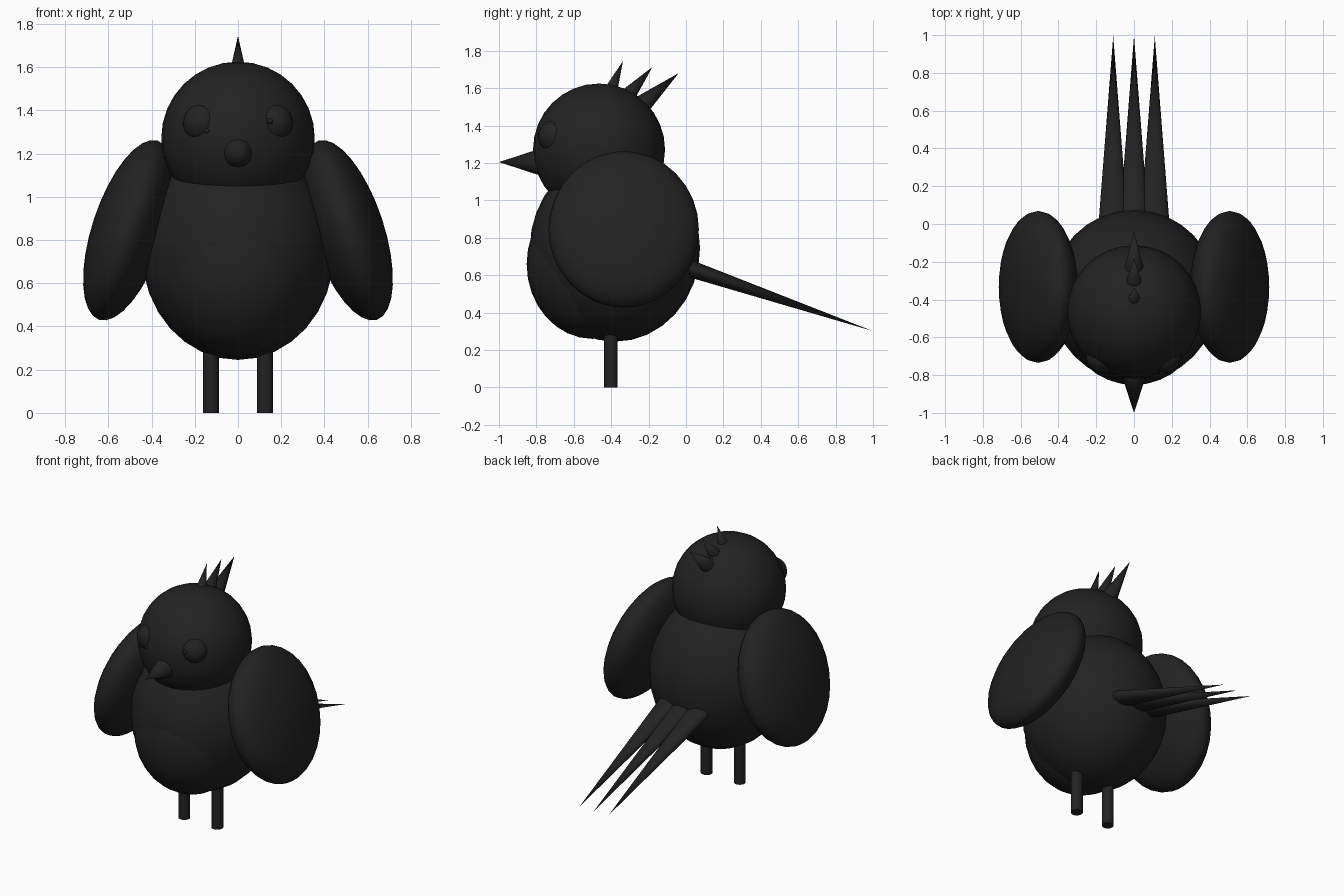
import bpy
import math
from mathutils import Vector

cube = bpy.data.objects.get("Cube")
if cube:
    bpy.data.objects.remove(cube, do_unlink=True)

# One colour for the whole bird
black = bpy.data.materials.new("soft black")
black.use_nodes = True
black.diffuse_color = (0.016, 0.016, 0.016, 1)
black.node_tree.nodes["Principled BSDF"].inputs["Base Color"].default_value = (0.016, 0.016, 0.016, 1)


def finish(name):
    obj = bpy.context.object
    obj.name = name
    obj.data.materials.append(black)
    bpy.ops.object.shade_smooth_by_angle(angle=math.radians(40))
    return obj


def ellipsoid(name, centre, radii, tilt=0, segments=32):
    bpy.ops.mesh.primitive_uv_sphere_add(
        segments=segments, ring_count=segments // 2, radius=1,
        location=centre, rotation=(0, tilt, 0))
    bpy.context.object.scale = radii
    return finish(name)


def spike(name, base, tip, radius, flatten=1, sides=16):
    """Cone from the base centre to the tip, optionally flattened in height."""
    base, tip = Vector(base), Vector(tip)
    axis = tip - base
    bpy.ops.mesh.primitive_cone_add(
        vertices=sides, radius1=radius, radius2=0, depth=axis.length,
        location=(base + tip) / 2)
    obj = bpy.context.object
    obj.rotation_euler = axis.to_track_quat('Z', 'Y').to_euler()
    obj.scale = (1, flatten, 1)
    return finish(name)


# Body, breast and head
ellipsoid("body", (0, -0.38, 0.745), (0.445, 0.455, 0.5))
ellipsoid("breast", (0, -0.5, 0.66), (0.36, 0.352, 0.4))
ellipsoid("head", (0, -0.465, 1.272), (0.355, 0.353, 0.353))
spike("beak", (0, -0.785, 1.205), (0, -1.0, 1.205), 0.07)

# Paired parts
for side, s in (("left", 1), ("right", -1)):
    ellipsoid(side + "_wing", (s * 0.507, -0.333, 0.845),
              (0.168, 0.402, 0.436), tilt=-s * math.radians(18.2))
    ellipsoid(side + "_eye", (s * 0.165, -0.70, 1.34), (0.09, 0.09, 0.09), segments=24)
    bpy.ops.mesh.primitive_cylinder_add(
        vertices=24, radius=0.037, depth=0.36, location=(s * 0.125, -0.402, 0.18))
    finish(side + "_leg")

# Pupils sit slightly unevenly
ellipsoid("left_pupil", (0.148, -0.785, 1.35), (0.014, 0.014, 0.014), segments=12)
ellipsoid("right_pupil", (-0.145, -0.782, 1.305), (0.012, 0.012, 0.012), segments=12)

# Crest feathers, front to back
spike("crest_front", (0, -0.405, 1.58), (0, -0.337, 1.745), 0.037)
spike("crest_middle", (0, -0.32, 1.55), (0, -0.18, 1.713), 0.045)
spike("crest_back", (0, -0.25, 1.5), (0, -0.04, 1.68), 0.055)

# Tail feathers
for name, x in (("left", 0.11), ("middle", 0), ("right", -0.11)):
    spike(name + "_tail_feather", (x, 0.0, 0.643), (x, 0.995, 0.303), 0.078, flatten=0.6)
